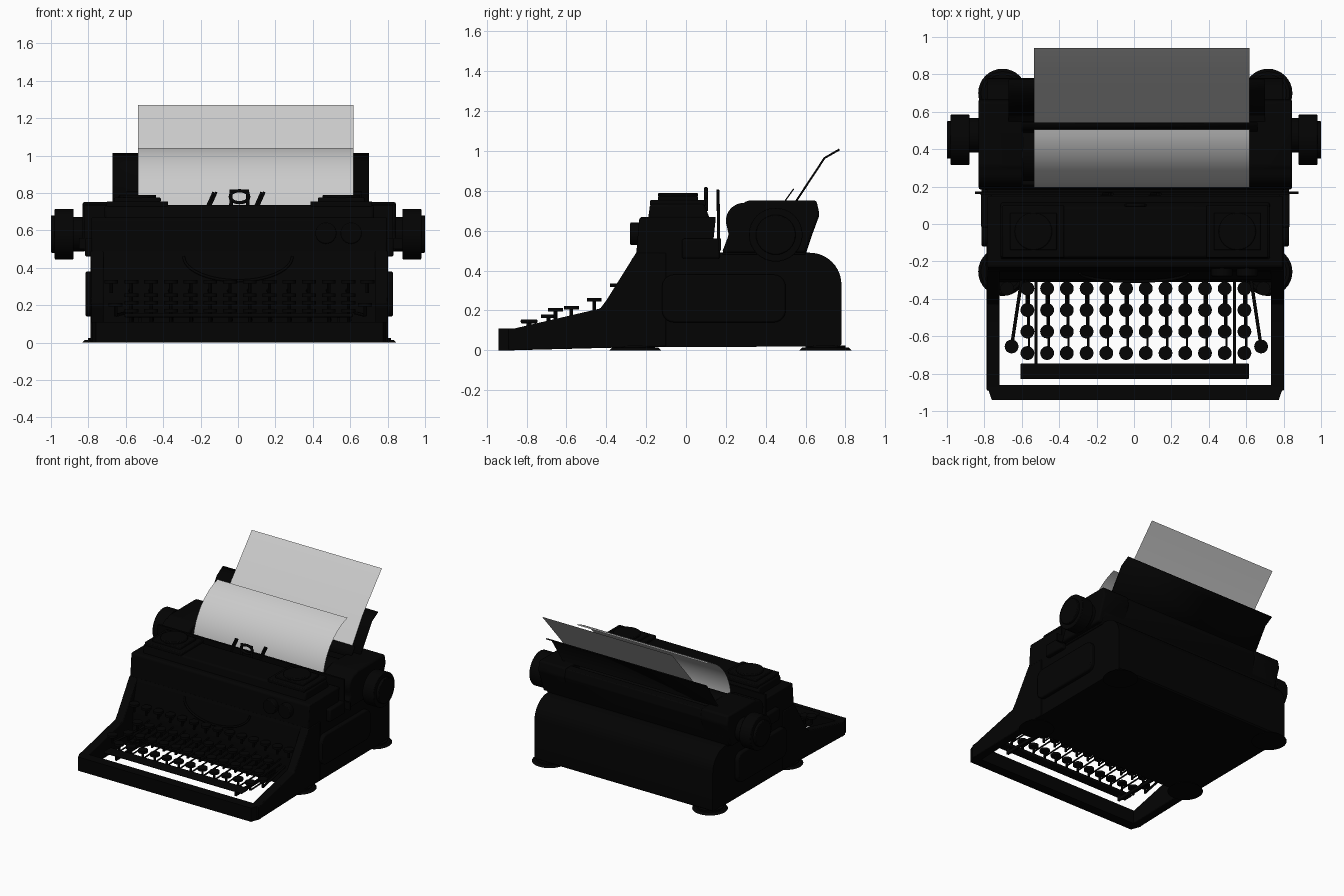
import bpy, bmesh, math
from mathutils import Vector

if "Cube" in bpy.data.objects:
    bpy.data.objects.remove(bpy.data.objects["Cube"])

black = bpy.data.materials.new("black_enamel")
black.diffuse_color = (0.001, 0.001, 0.001, 1)
black.use_nodes = True
black.node_tree.nodes["Principled BSDF"].inputs["Base Color"].default_value = black.diffuse_color
C = 0.007   # centre line of the body in x


def finish(ob, mat=black, bevel=0, angle=35):
    if mat:
        ob.data.materials.append(mat)
    if bevel:
        m = ob.modifiers.new("bevel", 'BEVEL')
        m.width, m.segments, m.limit_method = bevel, 2, 'ANGLE'
    bpy.ops.object.select_all(action='DESELECT')
    ob.select_set(True)
    bpy.context.view_layer.objects.active = ob
    bpy.ops.object.shade_smooth_by_angle(angle=math.radians(angle))
    return ob


def from_bm(name, bm, **kw):
    bmesh.ops.recalc_face_normals(bm, faces=bm.faces)
    me = bpy.data.meshes.new(name)
    bm.to_mesh(me)
    bm.free()
    ob = bpy.data.objects.new(name, me)
    bpy.context.collection.objects.link(ob)
    return finish(ob, **kw)


def prism(name, profile, x0, x1, **kw):
    """Extrude a (y, z) profile along x."""
    bm = bmesh.new()
    f = bm.faces.new([bm.verts.new((x0, y, z)) for y, z in profile])
    r = bmesh.ops.extrude_face_region(bm, geom=[f])
    for v in r["geom"]:
        if isinstance(v, bmesh.types.BMVert):
            v.co.x = x1
    return from_bm(name, bm, **kw)


def box(name, x0, x1, y0, y1, z0, z1, **kw):
    return prism(name, [(y0, z0), (y1, z0), (y1, z1), (y0, z1)], x0, x1, **kw)


def cyl(name, a, b, r, r2=None, seg=32, **kw):
    """Cylinder or cone from point a to point b."""
    a, b = Vector(a), Vector(b)
    bm = bmesh.new()
    bmesh.ops.create_cone(bm, cap_ends=True, segments=seg, radius1=r,
                          radius2=r if r2 is None else r2, depth=(b - a).length)
    rot = (b - a).to_track_quat('Z', 'Y')
    for v in bm.verts:
        v.co = rot @ v.co + (a + b) / 2
    return from_bm(name, bm, **kw)


def tube(name, pts, r, cyclic=False):
    cu = bpy.data.curves.new(name, 'CURVE')
    cu.dimensions, cu.bevel_depth, cu.bevel_resolution = '3D', r, 1
    cu.use_fill_caps = True
    s = cu.splines.new('POLY')
    s.points.add(len(pts) - 1)
    for p, q in zip(s.points, pts):
        p.co = (*q, 1)
    s.use_cyclic_u = cyclic
    ob = bpy.data.objects.new(name, cu)
    bpy.context.collection.objects.link(ob)
    cu.materials.append(black)


def arc(cy, cz, r, a0, a1, n=10):
    return [(cy + r * math.cos(math.radians(a0 + (a1 - a0) * i / n)),
             cz + r * math.sin(math.radians(a0 + (a1 - a0) * i / n))) for i in range(n + 1)]


def sheet(name, pts, x0, x1, mat=None, thick=0):
    bm = bmesh.new()
    rows = [(bm.verts.new((x0, y, z)), bm.verts.new((x1, y, z))) for y, z in pts]
    for (a, b), (c, d) in zip(rows, rows[1:]):
        bm.faces.new((a, b, d, c))
    ob = from_bm(name, bm, mat=mat)
    if thick:
        m = ob.modifiers.new("thickness", 'SOLIDIFY')
        m.thickness, m.offset = thick, 0
    return ob


# Main body: rounded rear block, side walls, front bar
rear = arc(0.62, 0.33, 0.16, 90, 0)
prism("body", [(-0.31, 0.015), (-0.30, 0.30), (-0.25, 0.49)] + rear + [(0.78, 0.03), (0.77, 0.02)],
      C - 0.79, C + 0.79)
wall = [(-0.89, 0), (-0.89, 0.11), (-0.86, 0.11), (-0.43, 0.21), (-0.40, 0.25), (-0.25, 0.49),
        (-0.1, 0.49), (-0.1, 0.02)]
for s in (-1, 1):
    prism("side_wall", wall, C + s * 0.725, C + s * 0.795, bevel=0.006)
bar = box("front_bar", C - 0.795, C + 0.795, -0.94, -0.86, 0, 0.11)
for v in bar.data.vertices:          # chamfered front corners
    if v.co.y < -0.9:
        v.co.x *= 0.965

for s in (-1, 1):
    # Feet
    for y in (-0.255, 0.70):
        cyl("foot", (C + s * 0.71, y, 0), (C + s * 0.71, y, 0.015), 0.13, 0.115)
        cyl("foot_pad", (C + s * 0.71, y, 0.012), (C + s * 0.71, y, 0.025), 0.10)
    # Rounded side panel
    p = (arc(0.44, 0.32, 0.06, 0, 90, 5) + arc(-0.06, 0.32, 0.06, 90, 180, 5)
         + arc(-0.06, 0.20, 0.06, 180, 270, 5) + arc(0.44, 0.20, 0.06, 270, 360, 5))
    prism("side_panel", p, C + s * 0.78, C + s * 0.822, bevel=0.008)
    box("side_bracket", C + s * 0.77, C + s * 0.825, -0.02, 0.17, 0.46, 0.56, bevel=0.01)

# Hood over the type basket
prism("hood", [(-0.25, 0.48), (-0.235, 0.66), (-0.225, 0.67), (0.15, 0.67), (0.13, 0.48)],
      C - 0.79, C + 0.79, bevel=0.012)
prism("hood_top", [(-0.19, 0.66), (-0.18, 0.735), (0.09, 0.735), (0.12, 0.66)],
      C - 0.72, C + 0.72, bevel=0.012)
for s in (-1, 1):
    c = C + s * 0.545
    box("spool_cover", c - 0.165, c + 0.165, -0.18, 0.10, 0.725, 0.755, bevel=0.006)
    box("spool_plate", c - 0.125, c + 0.125, -0.14, 0.06, 0.75, 0.775, bevel=0.006)
    cyl("spool_cap", (c, -0.04, 0.77), (c, -0.04, 0.79), 0.10, bevel=0.006)
for x in (0.47, 0.605):
    cyl("front_dial", (x, -0.23, 0.585), (x, -0.28, 0.585), 0.057, bevel=0.006)
tube("front_trim", [(0.29 * math.cos(t), -0.262 - 0.045 * math.sin(t), 0.46 - 0.13 * math.sin(t))
                    for t in [math.pi * i / 24 for i in range(25)]], 0.008)

# Rail, card guides and type guide
box("guide_rail", -0.82, 0.83, 0.155, 0.17, 0.49, 0.735)
box("margin_rail", -0.85, 0.88, 0.16, 0.175, 0.50, 0.56)
for x in (-0.145, 0.112):
    for dx in (-0.007, 0.007):
        tube("card_guide", [(x - 0.025 + dx, 0.16, 0.70), (x + 0.022 + dx, 0.16, 0.805)], 0.008)
tube("type_guide", [(-0.037, 0.10, 0.70), (-0.037, 0.10, 0.81), (0.052, 0.10, 0.81),
                    (0.052, 0.10, 0.70)], 0.011)
tube("type_ring", [(0.008 + 0.05 * math.cos(t), 0.10, 0.78 + 0.032 * math.sin(t))
                   for t in [math.tau * i / 20 for i in range(20)]], 0.010, True)

# Carriage: bed, rear tray, ends, roller
prism("carriage_bed", [(0.18, 0.48), (0.21, 0.56), (0.55, 0.56), (0.58, 0.745), (0.65, 0.745),
                       (0.665, 0.68), (0.60, 0.48)], -0.80, 0.81, bevel=0.006)
end = [(0.18, 0.49), (0.215, 0.58)] + arc(0.29, 0.65, 0.09, 200, 90, 8) + \
      [(0.31, 0.752), (0.655, 0.752), (0.67, 0.68), (0.60, 0.49)]
for s in (-1, 1):
    prism("carriage_end", end, C + s * 0.60, C + s * 0.838, bevel=0.012)
    cyl("roller_collar", (s * 0.82, 0.475, 0.58), (s * 0.895, 0.475, 0.58), 0.092)
    cyl("roller_knob", (s * 0.88, 0.45, 0.58), (s * 0.98, 0.45, 0.58), 0.135, bevel=0.004)
    cyl("knob_cap", (s * 0.97, 0.45, 0.58), (s * 1.0, 0.45, 0.58), 0.10, bevel=0.005)
cyl("roller", (-0.62, 0.37, 0.61), (0.62, 0.37, 0.61), 0.14, seg=48)

# Paper rest and paper (the back sheet lies just in front of the rest)
sheet("paper_rest", [(0.55, 0.745), (0.695, 0.965), (0.77, 1.008)], -0.67, 0.70, black, 0.010)
sheet("paper_scale", [(0.49, 0.74), (0.54, 0.81)], -0.60, 0.66, black, 0.006)
sheet("paper_back", [(0.525, 0.73), (0.69, 0.98), (0.94, 1.27)], -0.535, 0.617)
sheet("paper_front", arc(0.614, 0.634, 0.42, 185, 105, 16), -0.535, 0.617)

# Keyboard: (y, key top height) of each row
ROWS = [(-0.345, 0.335), (-0.46, 0.262), (-0.575, 0.222), (-0.69, 0.18)]


def key(x, y, z):
    cyl("key", (x, y, z - 0.018), (x, y, z), 0.037, seg=20)
    cyl("key_stem", (x, y, z - 0.07), (x, y, z - 0.01), 0.009, seg=8)


for i in range(12):
    x = -0.57 + 0.1055 * i
    for j, (y, z) in enumerate(ROWS):
        key(x, y, z)
        dx = (j - 1.5) * 0.006
        tube("key_lever", [(x + dx, y, z - 0.065), (x + dx, -0.28, z - 0.05)], 0.006)
for s in (-1, 1):
    cx = 0.0125 + s * 0.667
    key(C + s * 0.685, *ROWS[0])
    key(cx, -0.655, 0.212)
    tube("shift_lever", [(cx, -0.655, 0.145), (cx - s * 0.055, -0.29, 0.16)], 0.009)
    ax = C + s * 0.53
    box("space_arm", ax - 0.008, ax + 0.008, -0.79, -0.29, 0.09, 0.115)
    box("space_post", ax - 0.008, ax + 0.008, -0.80, -0.775, 0.09, 0.145)
box("space_bar", -0.608, 0.615, -0.83, -0.745, 0.135, 0.156, bevel=0.008)
